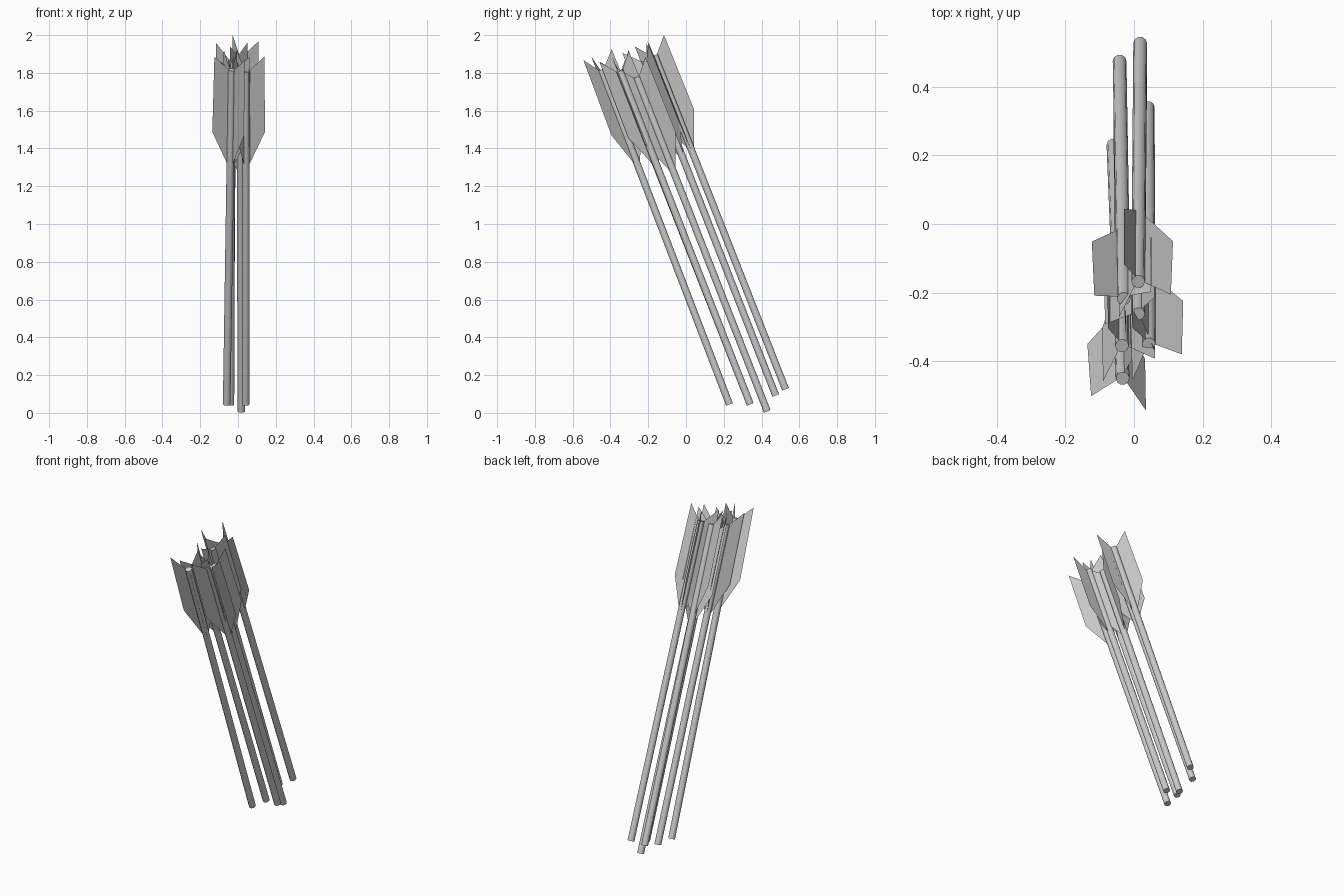
import bpy, bmesh
from math import cos, sin, radians
from mathutils import Vector

if "Cube" in bpy.data.objects:
    bpy.data.objects.remove(bpy.data.objects["Cube"])

R, SIDES = 0.02, 10
# fletching outline: (distance from the shaft axis, distance along it from the top end)
FIN = [(0.016, 0.0), (0.096, 0.082), (0.101, -0.345), (0.016, -0.535)]

# each arrow: lower end, upper end, angle of its first fin
ARROWS = [
    ((-0.042, 0.475, 0.092), (-0.030, -0.218, 1.865), 154),
    ((0.018, 0.527, 0.125), (0.012, -0.168, 1.893), 115),
    ((0.040, 0.340, 0.045), (0.043, -0.350, 1.810), 0),
    ((-0.060, 0.230, 0.045), (-0.033, -0.450, 1.817), -46),
    ((0.018, 0.430, 0.008), (0.012, -0.262, 1.778), 60),
    ((-0.040, 0.340, 0.045), (-0.035, -0.355, 1.812), 115),
]


def finish(bm, name):
    me = bpy.data.meshes.new(name)
    bm.to_mesh(me)
    bm.free()
    ob = bpy.data.objects.new(name, me)
    bpy.context.collection.objects.link(ob)
    return ob


for i, (low, high, turn) in enumerate(ARROWS, 1):
    low, high = Vector(low), Vector(high)
    axis = (high - low).normalized()
    across = (Vector((1, 0, 0)) - axis * axis.x).normalized()
    back = axis.cross(across)

    def out(deg):
        return across * cos(radians(deg)) + back * sin(radians(deg))

    # shaft
    bm = bmesh.new()
    rings = [[bm.verts.new(p + out(360 * k / SIDES) * R) for k in range(SIDES)]
             for p in (low, high)]
    for k in range(SIDES):
        n = (k + 1) % SIDES
        bm.faces.new((rings[0][k], rings[0][n], rings[1][n], rings[1][k]))
    bm.faces.new(rings[0][::-1])
    bm.faces.new(rings[1])
    shaft = finish(bm, f"arrow_shaft_{i}")
    bpy.ops.object.select_all(action='DESELECT')
    shaft.select_set(True)
    bpy.context.view_layer.objects.active = shaft
    bpy.ops.object.shade_smooth_by_angle(angle=radians(40))

    # three flat feather fins
    bm = bmesh.new()
    for k in range(3):
        d = out(turn + 120 * k)
        bm.faces.new([bm.verts.new(high + d * r + axis * u) for r, u in FIN])
    finish(bm, f"arrow_fletching_{i}")
